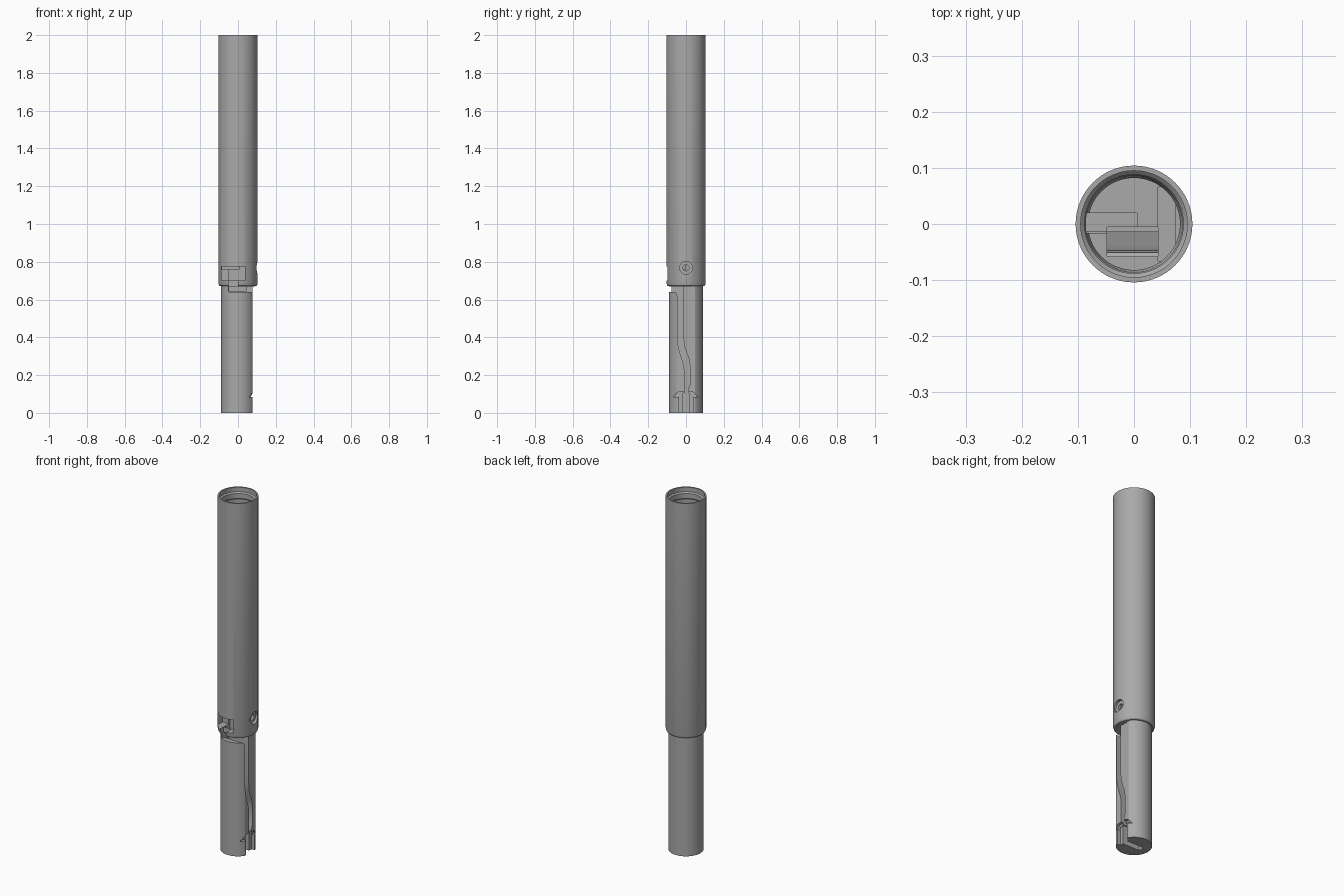
import bpy
import bmesh
import math

cube = bpy.data.objects.get("Cube")
if cube:
    bpy.data.objects.remove(cube, do_unlink=True)

grey = bpy.data.materials.new("machined grey")
grey.use_nodes = True
tone = (0.40, 0.40, 0.40, 1)
grey.diffuse_color = tone
grey.node_tree.nodes["Principled BSDF"].inputs["Base Color"].default_value = tone


def finish(name, bm):
    bmesh.ops.recalc_face_normals(bm, faces=bm.faces)
    mesh = bpy.data.meshes.new(name)
    bm.to_mesh(mesh)
    bm.free()
    mesh.materials.append(grey)
    obj = bpy.data.objects.new(name, mesh)
    bpy.context.collection.objects.link(obj)
    return obj


def lathe(name, profile, sides=96):
    """Revolve (radius, z) points, starting and ending on the axis."""
    bm = bmesh.new()
    verts = [bm.verts.new((r, 0, z)) for r, z in profile]
    edges = [bm.edges.new(pair) for pair in zip(verts, verts[1:])]
    bmesh.ops.spin(bm, geom=verts + edges, cent=(0, 0, 0), axis=(0, 0, 1),
                   angle=math.tau, steps=sides, use_merge=False)
    bmesh.ops.remove_doubles(bm, verts=bm.verts, dist=1e-5)
    return finish(name, bm)


def prism(name, outline, x0, x1):
    """Extrude a (y, z) outline from x0 to x1."""
    bm = bmesh.new()
    face = bm.faces.new([bm.verts.new((x0, y, z)) for y, z in outline])
    extruded = bmesh.ops.extrude_face_region(bm, geom=[face])["geom"]
    moved = [v for v in extruded if isinstance(v, bmesh.types.BMVert)]
    bmesh.ops.translate(bm, verts=moved, vec=(x1 - x0, 0, 0))
    return finish(name, bm)


def box(name, x, y, z):
    outline = [(y[0], z[0]), (y[1], z[0]), (y[1], z[1]), (y[0], z[1])]
    return prism(name, outline, *x)


def disc(name, radius, z, x0, x1, sides=40):
    outline = [(radius * math.cos(math.tau * i / sides),
                z + radius * math.sin(math.tau * i / sides)) for i in range(sides)]
    return prism(name, outline, x0, x1)


def cut(body, cutter):
    mod = body.modifiers.new(cutter.name, "BOOLEAN")
    mod.operation = "DIFFERENCE"
    mod.solver = "EXACT"
    mod.object = cutter
    bpy.context.view_layer.objects.active = body
    bpy.ops.object.modifier_apply(modifier=mod.name)
    bpy.data.objects.remove(cutter, do_unlink=True)


# Stepped housing: slim lower stem, rounded collar, long tube with a lipped bore
body = lathe("tube_housing", [
    (0, 0), (0.09, 0), (0.09, 0.672), (0.096, 0.672), (0.101, 0.677),
    (0.104, 0.69), (0.104, 2), (0.095, 2), (0.095, 1.975), (0.088, 1.968),
    (0.088, 1.94), (0.092, 1.935), (0.092, 1.9), (0.086, 1.89),
    (0.086, 0.83), (0.082, 0.82), (0.082, 0.8), (0, 0.8)])

# Flat along the stem's left side
cut(body, box("stem_flat", (0.076, 0.2), (-0.2, 0.2), (-0.1, 0.668)))

# Cable channel, bending backward on its way down
cut(body, prism("cable_channel", [
    (-0.046, 0.66), (-0.046, 0.38), (-0.036, 0.33), (-0.013, 0.26),
    (-0.009, 0.23), (-0.008, 0.09), (0.012, 0.09), (0.012, 0.13),
    (0.021, 0.15), (0.021, 0.25), (0.014, 0.29), (-0.008, 0.35),
    (-0.014, 0.4), (-0.014, 0.66)], -0.048, 0.2))
cut(body, box("cable_passage", (-0.048, 0.043), (-0.058, -0.005), (0.645, 0.85)))

# Relief below the collar, with its rounded shoulder
cut(body, prism("collar_relief", [
    (-0.2, 0.641), (-0.06, 0.641), (-0.051, 0.635), (-0.047, 0.615),
    (-0.044, 0.615), (-0.014, 0.64), (-0.014, 0.67), (-0.2, 0.67)], -0.049, 0.2))
cut(body, box("collar_notch", (-0.049, 0.001), (-0.2, -0.06), (0.65, 0.72)))

# Front window and the contact pocket behind it
cut(body, box("front_window", (-0.087, 0.036), (-0.2, -0.0145), (0.7, 0.775)))
cut(body, box("contact_pocket", (-0.086, 0.005), (-0.016, 0.02), (0.76, 0.85)))

# Side pocket with a counterbored screw hole
cut(body, box("side_pocket", (0.0425, 0.074), (-0.066, 0.066), (0.71, 0.82)))
cut(body, disc("counterbore", 0.034, 0.768, 0.088, 0.2))
cut(body, disc("screw_hole", 0.016, 0.7681, 0.06, 0.21))

# Foot: anchor-shaped cross slot and stepped exit slot
cut(body, prism("anchor_slot", [
    (-0.07, 0.082), (-0.045, 0.085), (0.045, 0.085), (0.064, 0.082),
    (0.048, 0.102), (0.03, 0.114), (-0.034, 0.114), (-0.052, 0.102)], 0.0605, 0.2))
cut(body, box("wide_exit", (0.058, 0.2), (-0.037, 0.037), (-0.1, 0.1)))
cut(body, box("deep_exit", (-0.047, 0.21), (-0.0165, 0.0165), (-0.11, 0.105)))

bpy.ops.object.select_all(action="DESELECT")
body.select_set(True)
bpy.context.view_layer.objects.active = body
bpy.ops.object.shade_smooth_by_angle(angle=math.radians(25))
